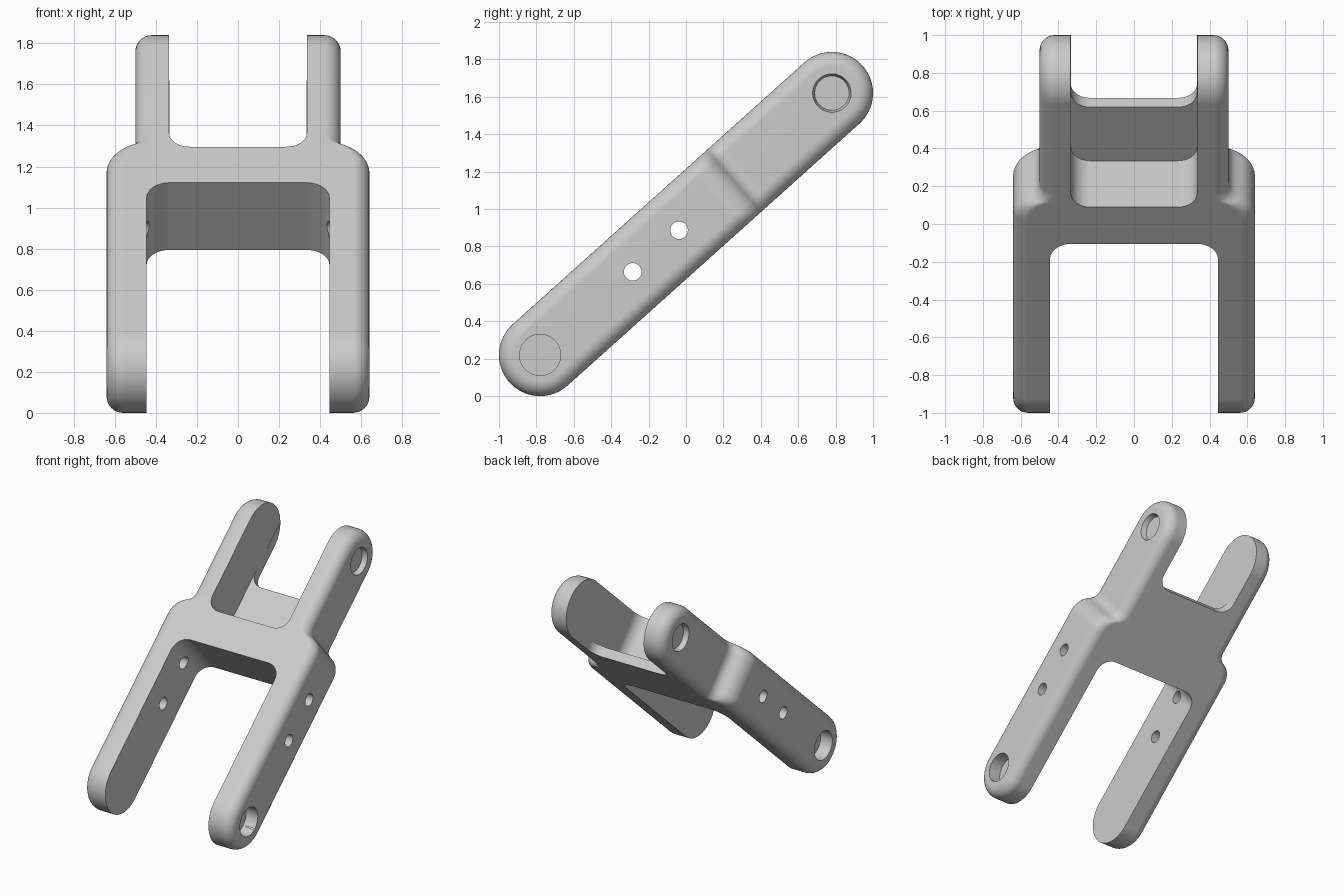
import bpy, bmesh, math
from mathutils import Matrix

if "Cube" in bpy.data.objects:
    bpy.data.objects.remove(bpy.data.objects["Cube"])

# Local frame: x = width, y = along the sloping arm, z = through its thickness
L, R, FIL = 1.048, 0.22, 0.08
TILT = Matrix.Translation((0, 0, 0.92)) @ Matrix.Rotation(math.atan2(1.40, 1.56), 4, 'X')

grey = bpy.data.materials.new("plain_grey")
grey.diffuse_color = (0.6, 0.6, 0.6, 1)
grey.use_nodes = True
grey.node_tree.nodes["Principled BSDF"].inputs["Base Color"].default_value = grey.diffuse_color


def make_object(name, bm):
    bmesh.ops.recalc_face_normals(bm, faces=bm.faces)
    bm.transform(TILT)
    me = bpy.data.meshes.new(name)
    bm.to_mesh(me)
    bm.free()
    ob = bpy.data.objects.new(name, me)
    me.materials.append(grey)
    bpy.context.collection.objects.link(ob)
    return ob


# Half width along the arm: wide fork, S-shaped shoulder, narrow fork
R1, R2, U0 = 0.14, 0.08, 0.215
TH = math.acos(1 - 0.14 / (R1 + R2))
RUN = (R1 + R2) * math.sin(TH)


def half_width(u):
    t = u - U0
    if t <= 0:
        return 0.64
    if t >= RUN:
        return 0.50
    if t < R1 * math.sin(TH):
        return 0.64 - R1 + math.sqrt(R1 * R1 - t * t)
    return 0.50 + R2 - math.sqrt(R2 * R2 - (RUN - t) ** 2)


def stadium(d):
    """Capsule outline inset by d, as (u, v) points."""
    r = R - d
    us = [-0.5, 0.0] + [U0 + RUN * k / 20 for k in range(21)] + [0.7]
    arc = [math.pi / 2 - math.pi * k / 32 for k in range(33)]
    pts = [(u, r) for u in us]
    pts += [(L + r * math.cos(a), r * math.sin(a)) for a in arc]
    pts += [(u, -r) for u in reversed(us)]
    pts += [(-L - r * math.cos(a), -r * math.sin(a)) for a in arc]
    return pts


# Solid body with rounded outer edges, built from rings across the width
bm = bmesh.new()
angles = [math.pi / 2 * k / 8 for k in range(8, -1, -1)]
half = [(R, 0.0)] + [(FIL * (1 - math.cos(a)), FIL * (1 - math.sin(a))) for a in angles]
rings = []
for side, prof in ((1, half), (-1, half[::-1])):
    for d, drop in prof:
        rings.append([bm.verts.new((side * (half_width(u) - drop), u, v)) for u, v in stadium(d)])
for a, b in zip(rings, rings[1:]):
    n = len(a)
    for i in range(n):
        j = (i + 1) % n
        bm.faces.new((a[i], a[j], b[j], b[i]))
bmesh.ops.remove_doubles(bm, verts=bm.verts, dist=1e-5)
body = make_object("double_fork_link", bm)


def slot(name, hw, u_floor, u_open, v0, v1, r):
    """Slot cutter with two rounded corners at its floor."""
    s = 1 if u_open > u_floor else -1
    pts = [(hw, u_open)]
    for side in (1, -1):
        for k in range(11):
            a = math.pi / 2 * (k if side > 0 else 10 - k) / 10
            pts.append((side * (hw - r + r * math.cos(a)), u_floor + s * (r - r * math.sin(a))))
    pts.append((-hw, u_open))
    b = bmesh.new()
    f = b.faces.new([b.verts.new((x, u, v0)) for x, u in pts])
    ext = bmesh.ops.extrude_face_region(b, geom=[f])
    vs = [e for e in ext["geom"] if isinstance(e, bmesh.types.BMVert)]
    bmesh.ops.translate(b, verts=vs, vec=(0, 0, v1 - v0))
    return make_object(name, b)


def pin(name, u, x0, x1, r0, r1):
    """Round cutter running across the width from x0 to x1."""
    b = bmesh.new()
    m = Matrix.Translation(((x0 + x1) / 2, u, 0)) @ Matrix.Rotation(
        math.copysign(math.pi / 2, x1 - x0), 4, 'Y')
    bmesh.ops.create_cone(b, cap_ends=True, segments=40, radius1=r0, radius2=r1,
                          depth=abs(x1 - x0), matrix=m)
    return make_object(name, b)


cutters = [
    slot("lower_fork_gap", 0.445, 0.056, -1.5, -0.4, 0.4, 0.11),
    slot("upper_pocket", 0.335, 0.318, 1.5, -0.147, 0.4, 0.10),   # leaves a thin web
    slot("upper_fork_gap", 0.334, 0.70, 1.5, -0.4, -0.1, 0.10),
    pin("bolt_hole_upper", -0.05, -0.9, 0.9, 0.047, 0.047),
    pin("bolt_hole_lower", -0.383, -0.9, 0.9, 0.047, 0.047),
]
for s in (1, -1):
    cutters.append(pin("lower_pivot_recess", -L, s * 0.54, s * 0.74, 0.11, 0.11))
    cutters.append(pin("upper_pivot_recess", L, s * 0.46, s * 0.54, 0.092, 0.114))

# Cut the body, then remove the cutters
bpy.context.view_layer.objects.active = body
body.select_set(True)
for c in cutters:
    c.hide_render = True
    mod = body.modifiers.new("cut", 'BOOLEAN')
    mod.operation, mod.solver, mod.object = 'DIFFERENCE', 'EXACT', c
    bpy.ops.object.modifier_apply(modifier=mod.name)
    bpy.data.objects.remove(c)

bpy.ops.object.shade_smooth_by_angle(angle=math.radians(30))
wn = body.modifiers.new("even_shading", 'WEIGHTED_NORMAL')
wn.keep_sharp = True
